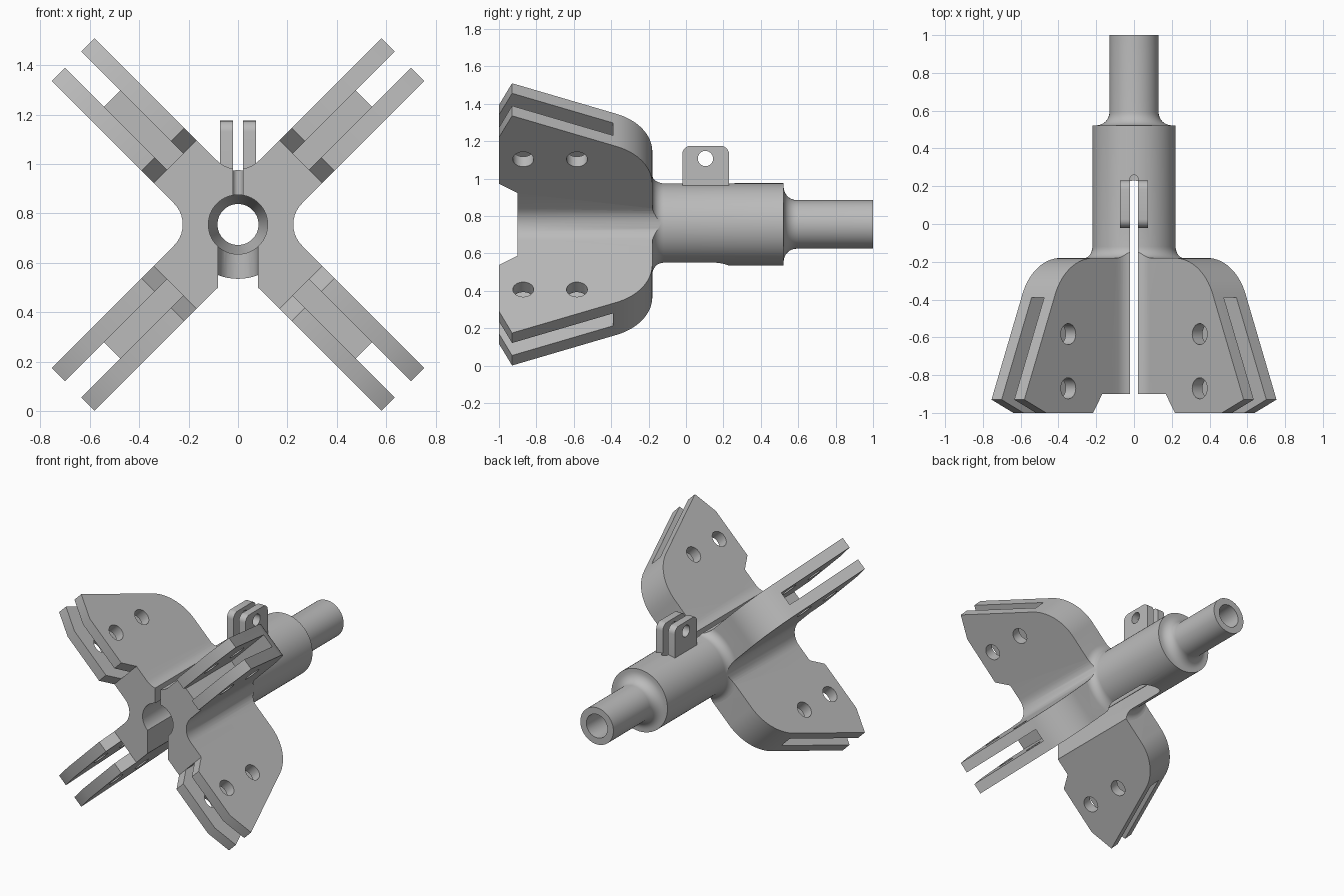
import bpy, bmesh
from math import radians, sin, cos, pi, sqrt
from mathutils import Matrix

cube = bpy.data.objects.get("Cube")
if cube:
    bpy.data.objects.remove(cube, do_unlink=True)

AXIS = 0.755        # height of the tube axis
HALF = 0.123        # half thickness of an arm
S = sqrt(0.5)

grey = bpy.data.materials.new("grey_metal")
grey.use_nodes = True
grey.diffuse_color = (0.5, 0.5, 0.5, 1)
grey.node_tree.nodes["Principled BSDF"].inputs["Base Color"].default_value = (0.5, 0.5, 0.5, 1)


def finish(name, bm):
    bmesh.ops.remove_doubles(bm, verts=bm.verts, dist=1e-5)
    bmesh.ops.recalc_face_normals(bm, faces=bm.faces)
    mesh = bpy.data.meshes.new(name)
    bm.to_mesh(mesh)
    bm.free()
    mesh.materials.append(grey)
    obj = bpy.data.objects.new(name, mesh)
    bpy.context.collection.objects.link(obj)
    return obj


def arc(cx, cy, r, start, end, n=12):
    angles = [radians(start + (end - start) * i / n) for i in range(n + 1)]
    return [(cx + r * cos(a), cy + r * sin(a)) for a in angles]


def prism(name, points, place, low, high):
    """Extrude a 2D outline; place maps (p, q, depth) to world space."""
    bm = bmesh.new()
    ends = [[bm.verts.new(place(p, q, d)) for p, q in points] for d in (low, high)]
    bm.faces.new(ends[0])
    bm.faces.new(ends[1])
    for i in range(len(points)):
        j = (i + 1) % len(points)
        bm.faces.new((ends[0][i], ends[0][j], ends[1][j], ends[1][i]))
    return finish(name, bm)


def lathe(name, profile, steps=64):
    """Spin (radius, y) points about the tube axis."""
    bm = bmesh.new()
    verts = [bm.verts.new((r, y, AXIS)) for r, y in profile]
    edges = [bm.edges.new(pair) for pair in zip(verts, verts[1:])]
    bmesh.ops.spin(bm, geom=verts + edges, cent=(0, 0, AXIS), axis=(0, 1, 0),
                   angle=2 * pi, steps=steps)
    return finish(name, bm)


def combine(target, tool, operation):
    mod = target.modifiers.new(operation.lower(), 'BOOLEAN')
    mod.operation = operation
    mod.solver = 'EXACT'
    mod.object = tool
    bpy.context.view_layer.objects.active = target
    bpy.ops.object.modifier_apply(modifier=mod.name)
    bpy.data.objects.remove(tool, do_unlink=True)


def diagonal(angle):
    """Frame of one arm: outward distance, y, and offset across the arm."""
    turn = Matrix.Rotation(radians(angle), 4, 'Y')
    def place(u, y, v):
        p = turn @ Matrix.Translation((u, y, v)).translation
        p.z += AXIS
        return p
    return place


def section(x, z, y):
    return (x, y, AXIS + z)


def side(y, z, x):
    return (x, y, z)


def plan(x, y, z):
    return (x, y, z)


# Hub where the arms meet, with rounded inner corners
r = 0.12
c = (HALF + r) * sqrt(2)
star = []
for k in range(4):
    corner = arc(c, 0, r, 225, 135, 10)
    first, last = corner[0], corner[-1]
    corner = ([(first[0] + 0.08, first[1] - 0.08)] + corner
              + [(last[0] + 0.08, last[1] + 0.08)])
    a = k * pi / 2
    star += [(x * cos(a) - z * sin(a), x * sin(a) + z * cos(a)) for x, z in corner]
bracket = prism("bracket", star, section, -0.9, -0.11)
flare = lathe("flare_envelope", [(0, -1.1), (0.5, -1.1), (0.5, -0.185), (0.285, -0.185)]
              + arc(0.28, -0.12, 0.06, 270, 180, 8) + [(0.215, -0.115), (0, -0.115)])
combine(bracket, flare, 'INTERSECT')

# Crossed arms, each bar carrying two opposite fins
half = ([(0.36, -0.9), (0.43, -1), (0.78, -1), (0.944, -0.93)]
        + arc(0.426, -0.49, 0.31, 22.6, 90, 16))
bar = half + [(-u, y) for u, y in reversed(half)]
for angle in (45, -45):
    combine(bracket, prism("arm_bar", bar, diagonal(angle), -HALF, HALF), 'UNION')

# Round body and stepped tail tube
body = lathe("body", [(0, -0.25), (0.22, -0.25), (0.22, 0.522), (0.2, 0.522)]
             + arc(0.2, 0.592, 0.07, 270, 180, 8) + [(0.13, 1), (0, 1)])
combine(bracket, body, 'UNION')

# Lug on top of the body
lug = ([(-0.02, 0.9), (0.23, 0.9)] + arc(0.185, 1.13, 0.045, 0, 90, 6)
       + arc(0.025, 1.13, 0.045, 90, 180, 6))
combine(bracket, prism("lug", lug, side, -0.073, 0.073), 'UNION')

# Stepped bore
combine(bracket, lathe("bore", [(0, -1.2), (0.12, -1.2), (0.12, 0.42), (0.083, 0.5),
                                (0.083, 1.2), (0, 1.2)]), 'DIFFERENCE')

# Narrow slot above and wide slot below, both round ended
for width, end, low, high in ((0.021, 0.26, AXIS, 1.4), (0.08, 0.23, 0.2, AXIS)):
    outline = [(-width, -1.2), (width, -1.2)] + arc(0, end - width, width, 0, 180, 16)
    combine(bracket, prism("body_slot", outline, plan, low, high), 'DIFFERENCE')

# Slots and bolt holes in the four fins
for angle in (45, 135, 225, 315):
    place = diagonal(angle)
    slot = [(0.36, -1.2), (1.2, -1.2), (1.2, -0.39), (0.36, -0.39)]
    combine(bracket, prism("fin_slot", slot, place, -0.047, 0.047), 'DIFFERENCE')
    for y in (-0.87, -0.583):
        hole = arc(0.615, y, 0.056, 0, 345, 23)
        combine(bracket, prism("bolt_hole", hole, place, -0.3, 0.3), 'DIFFERENCE')

# Cross hole in the lug
combine(bracket, prism("lug_hole", arc(0.104, 1.107, 0.041, 0, 345, 23), side, -0.2, 0.2),
        'DIFFERENCE')

bpy.ops.object.select_all(action='DESELECT')
bracket.select_set(True)
bpy.context.view_layer.objects.active = bracket
bpy.ops.object.shade_smooth_by_angle(angle=radians(30))
